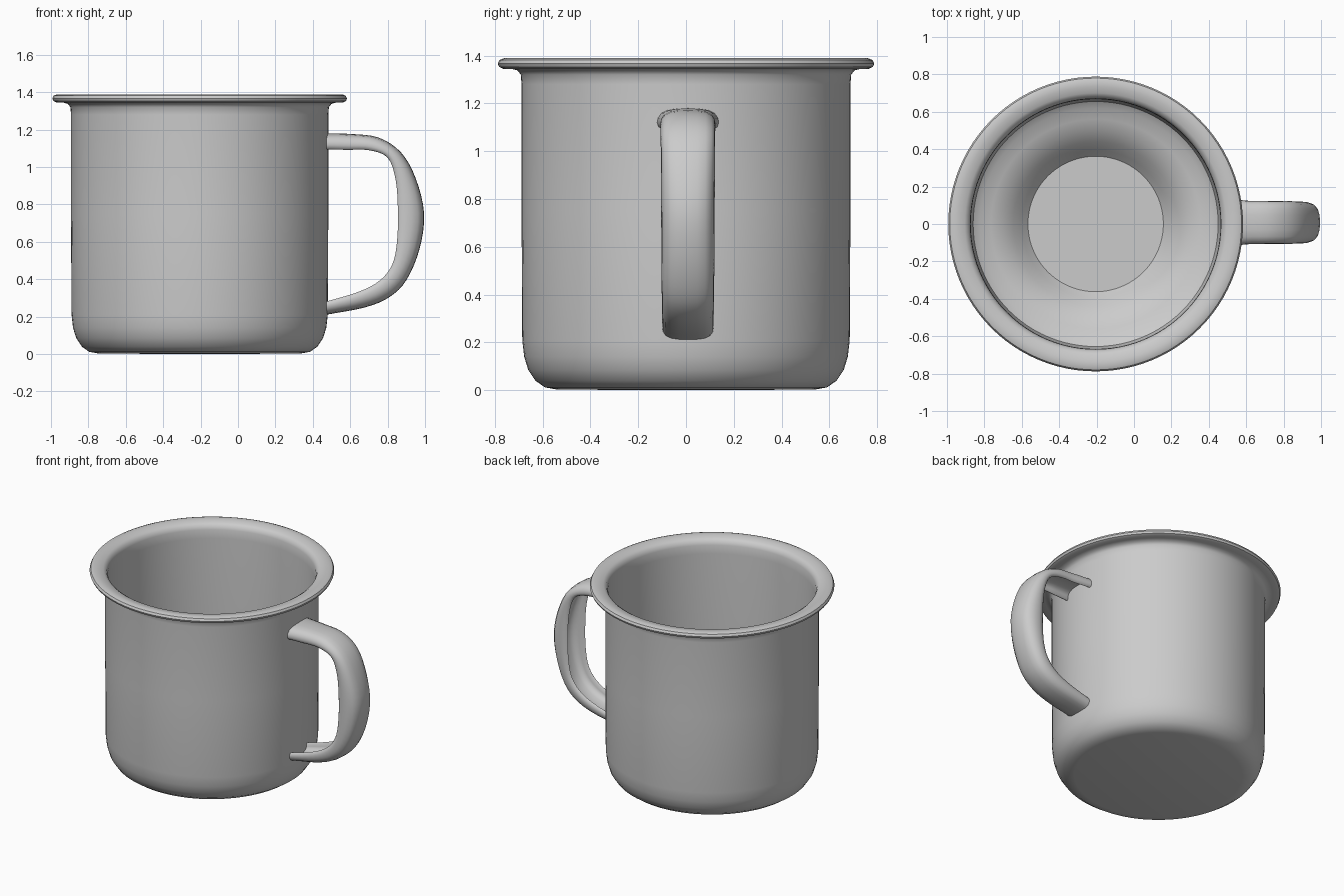
import bpy, bmesh, math
from mathutils import Vector

cube = bpy.data.objects.get("Cube")
if cube:
    bpy.data.objects.remove(cube, do_unlink=True)

CUP_X = -0.205   # cup axis
SEGS = 96

grey = bpy.data.materials.new("grey enamel")
grey.use_nodes = True
grey.diffuse_color = (0.6, 0.6, 0.6, 1)
grey.node_tree.nodes["Principled BSDF"].inputs["Base Color"].default_value = (0.6, 0.6, 0.6, 1)


def finish(bm, name, angle):
    """Turn a bmesh into a smooth-shaded object."""
    bmesh.ops.recalc_face_normals(bm, faces=bm.faces)
    mesh = bpy.data.meshes.new(name)
    bm.to_mesh(mesh)
    bm.free()
    mesh.materials.append(grey)
    obj = bpy.data.objects.new(name, mesh)
    bpy.context.collection.objects.link(obj)
    bpy.ops.object.select_all(action='DESELECT')
    obj.select_set(True)
    bpy.context.view_layer.objects.active = obj
    bpy.ops.object.shade_smooth_by_angle(angle=math.radians(angle))
    return obj


def spline(points, steps):
    """Catmull-Rom curve through the points."""
    p = [Vector(q) for q in points]
    p = [2 * p[0] - p[1]] + p + [2 * p[-1] - p[-2]]
    out = []
    for i in range(1, len(p) - 2):
        a, b, c, d = p[i - 1:i + 3]
        for k in range(steps):
            t = k / steps
            out.append(0.5 * (2 * b + (c - a) * t + (2 * a - 5 * b + 4 * c - d) * t * t
                              + (3 * b - a - 3 * c + d) * t ** 3))
    return out + [p[-2]]


# Cup: one closed profile (radius, height) from under the base, over the lip, to the inner floor
profile = [
    (0, 0), (0.54, 0.003), (0.59, 0.012), (0.63, 0.04), (0.66, 0.085), (0.677, 0.14),
    (0.685, 0.21), (0.688, 0.75), (0.688, 1.28), (0.691, 1.32), (0.705, 1.338),   # outer wall
    (0.735, 1.346), (0.765, 1.345), (0.782, 1.353), (0.788, 1.367), (0.78, 1.382),
    (0.762, 1.389), (0.735, 1.387), (0.70, 1.38), (0.68, 1.367), (0.67, 1.34),    # rolled lip
    (0.668, 1.28), (0.668, 0.75), (0.668, 0.28), (0.655, 0.225), (0.62, 0.20),    # inner wall
    (0.56, 0.185), (0.50, 0.16), (0.44, 0.115), (0.395, 0.065), (0.362, 0.03), (0, 0.03),
]
bm = bmesh.new()
verts = [bm.verts.new((CUP_X + r, 0, z)) for r, z in profile]
edges = [bm.edges.new(pair) for pair in zip(verts, verts[1:])]
bmesh.ops.spin(bm, geom=verts + edges, cent=(CUP_X, 0, 0), axis=(0, 0, 1),
               angle=math.tau, steps=SEGS, use_duplicate=False)
bmesh.ops.remove_doubles(bm, verts=bm.verts, dist=0.0005)
finish(bm, "cup_body", 40)

# Handle: curled strap swept between an outer and an inner side outline (x, z)
outer = spline([(0.47, 1.18), (0.60, 1.177), (0.75, 1.158), (0.87, 1.08), (0.95, 0.94),
                (0.995, 0.75), (0.97, 0.56), (0.90, 0.395), (0.81, 0.305), (0.68, 0.25),
                (0.47, 0.21)], 4)
inner = spline([(0.47, 1.095), (0.58, 1.092), (0.70, 1.09), (0.80, 1.05), (0.843, 0.93),
                (0.855, 0.76), (0.85, 0.60), (0.825, 0.48), (0.76, 0.395), (0.65, 0.335),
                (0.47, 0.28)], 4)

# Half cross-section: (sideways share, depth share); the channel opens toward the cup
half = [(0, 0), (0.35, 0.02), (0.65, 0.09), (0.86, 0.24), (0.97, 0.48), (1, 0.72),
        (0.95, 0.93), (0.87, 1), (0.79, 0.92), (0.79, 0.68), (0.70, 0.45), (0.45, 0.32), (0, 0.28)]
section = half + [(-w, d) for w, d in half[-2:0:-1]]

bm = bmesh.new()
rings = []
for i, (o, n) in enumerate(zip(outer, inner)):
    t = i / (len(outer) - 1)
    width = 0.117 - 0.01 * t + 0.012 * max(0, 1 - 8 * t)   # widens at the upper joint
    rings.append([bm.verts.new((o.x + (n.x - o.x) * d, 0.008 + width * w, o.y + (n.y - o.y) * d))
                  for w, d in section])
count = len(section)
for a, b in zip(rings, rings[1:]):
    for j in range(count):
        k = (j + 1) % count
        bm.faces.new((a[j], a[k], b[k], b[j]))
bm.faces.new(rings[0])
bm.faces.new(rings[-1][::-1])
finish(bm, "handle", 60)
